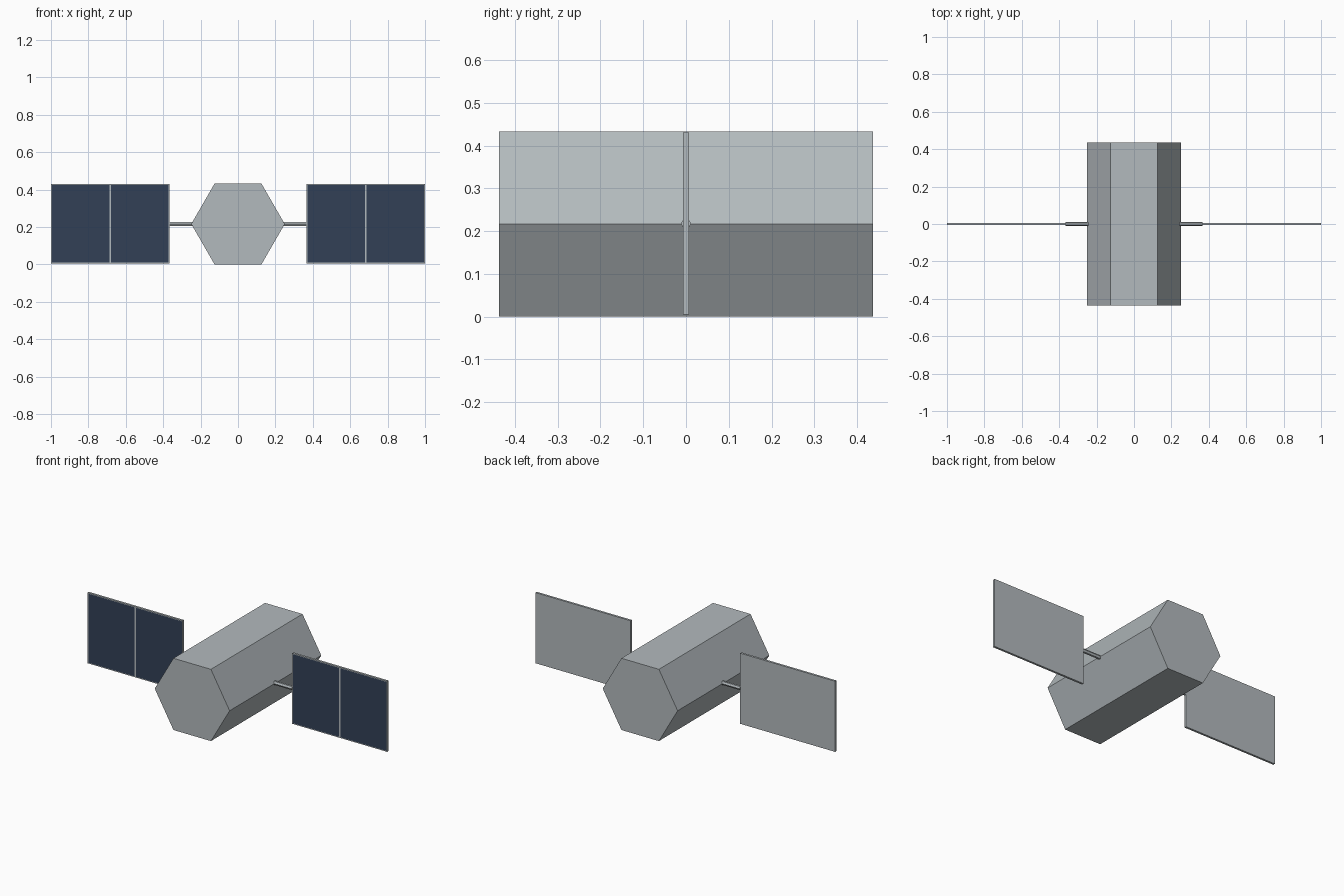
import bpy, bmesh
from math import cos, sin, pi
from mathutils import Vector

cube = bpy.data.objects.get("Cube")
if cube:
    bpy.data.objects.remove(cube, do_unlink=True)

MID_Z = 0.2165


def make_material(name, rgb):
    mat = bpy.data.materials.new(name)
    mat.use_nodes = True
    mat.diffuse_color = (*rgb, 1)
    bsdf = next(n for n in mat.node_tree.nodes if n.type == 'BSDF_PRINCIPLED')
    bsdf.inputs["Base Color"].default_value = (*rgb, 1)
    return mat


grey = make_material("hull_grey", (0.45, 0.49, 0.51))
navy = make_material("solar_navy", (0.032, 0.051, 0.093))


def finish(name, bm, *mats):
    bmesh.ops.recalc_face_normals(bm, faces=bm.faces)
    mesh = bpy.data.meshes.new(name)
    bm.to_mesh(mesh)
    bm.free()
    for mat in mats:
        mesh.materials.append(mat)
    obj = bpy.data.objects.new(name, mesh)
    bpy.context.collection.objects.link(obj)
    return obj


def hex_prism(name, radius, start, end, corner):
    """Hexagonal bar from start to end, with one corner line along 'corner'."""
    bm = bmesh.new()
    start, end, corner = Vector(start), Vector(end), Vector(corner)
    up = Vector((0, 0, 1))
    ring = [bm.verts.new(start + radius * (corner * cos(i * pi / 3) + up * sin(i * pi / 3)))
            for i in range(6)]
    cap = bm.faces.new(ring)
    extruded = bmesh.ops.extrude_face_region(bm, geom=[cap], use_keep_orig=True)
    moved = [g for g in extruded["geom"] if isinstance(g, bmesh.types.BMVert)]
    bmesh.ops.translate(bm, verts=moved, vec=end - start)
    return finish(name, bm, grey)


def solar_panel(name, side):
    """Thin framed board with two dark cells on its front."""
    bm = bmesh.new()
    bmesh.ops.create_cube(bm, size=1)
    bmesh.ops.scale(bm, verts=bm.verts, vec=(0.634, 0.013, 0.426))
    bmesh.ops.bisect_plane(bm, geom=bm.verts[:] + bm.edges[:] + bm.faces[:],
                           plane_co=(0, 0, 0), plane_no=(1, 0, 0))
    bm.normal_update()
    cells = [f for f in bm.faces if f.normal.y < -0.9]
    bmesh.ops.inset_individual(bm, faces=cells, thickness=0.007)
    for cell in cells:
        cell.material_index = 1
    bmesh.ops.translate(bm, verts=bm.verts, vec=(side * 0.683, 0, MID_Z + 0.001))
    return finish(name, bm, grey, navy)


# Main hexagonal hull
hex_prism("hull", 0.25, (0, -0.437, MID_Z), (0, 0.437, MID_Z), (1, 0, 0))

# Arms and solar panels on both sides
for label, side in (("left", 1), ("right", -1)):
    hex_prism(label + "_arm", 0.012, (side * 0.24, 0, MID_Z + 0.001),
              (side * 0.367, 0, MID_Z + 0.001), (0, 1, 0))
    solar_panel(label + "_solar_panel", side)
